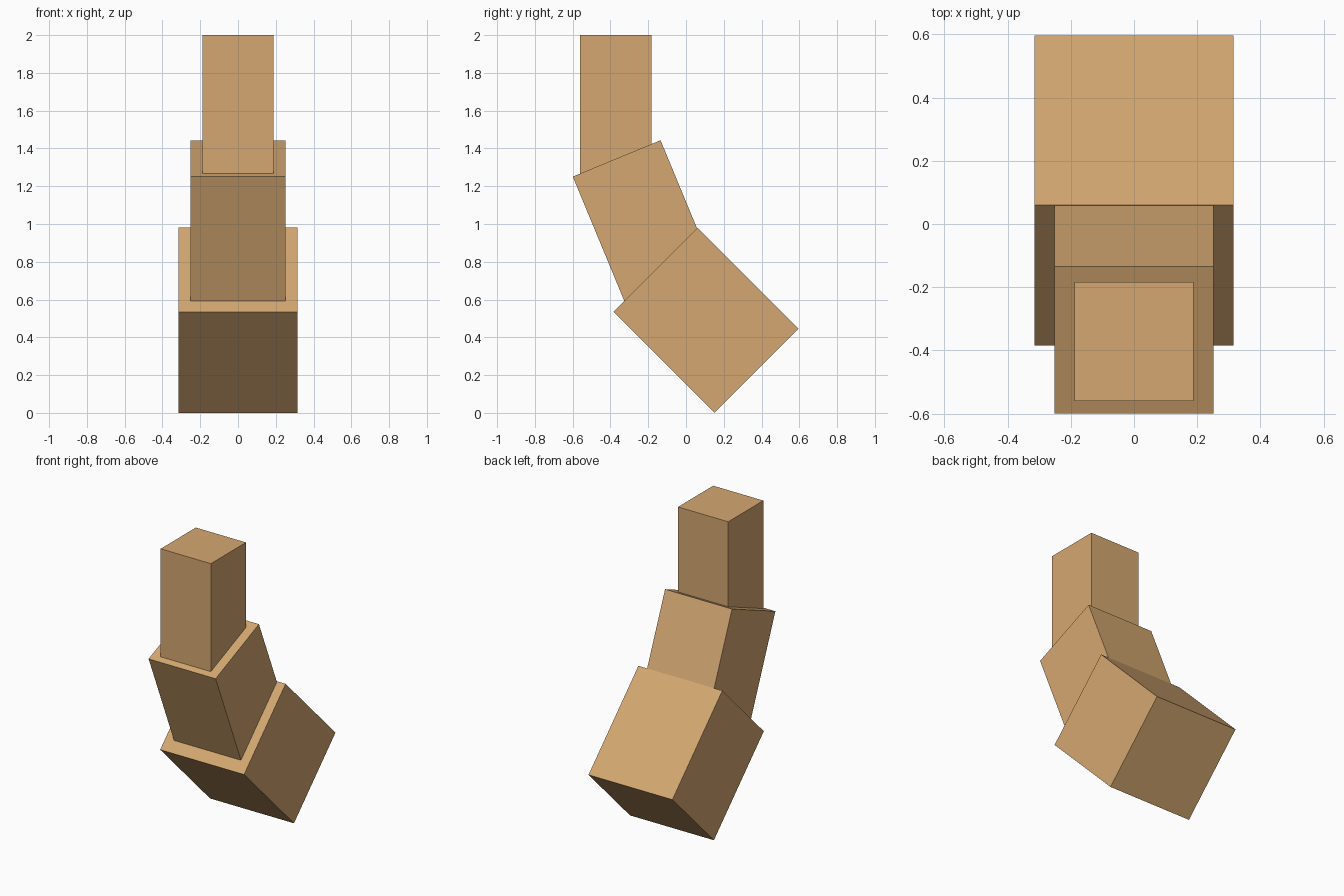
import bpy
from math import radians
from mathutils import Matrix, Vector

cube = bpy.data.objects.get("Cube")
if cube:
    bpy.data.objects.remove(cube, do_unlink=True)

# Single wood colour
wood = bpy.data.materials.new("tan_wood")
wood.use_nodes = True
colour = (0.66, 0.39, 0.165, 1)
wood.diffuse_color = colour
bsdf = wood.node_tree.nodes["Principled BSDF"]
bsdf.inputs["Base Color"].default_value = colour
bsdf.inputs["Roughness"].default_value = 0.8

LENGTH = 0.757


def segment(name, width, tilt, top_y, top_z):
    """Square block hanging from the centre of its upper end, leaning forward."""
    turn = Matrix.Rotation(radians(tilt), 4, "X")
    centre = Vector((0, top_y, top_z)) - turn @ Vector((0, 0, LENGTH / 2))
    bpy.ops.mesh.primitive_cube_add(size=1, location=centre,
                                    rotation=(radians(tilt), 0, 0))
    block = bpy.context.object
    block.name = block.data.name = name
    block.scale = (width, width, LENGTH)
    bpy.ops.object.transform_apply(location=False, rotation=False, scale=True)
    block.data.materials.append(wood)


# Three tapering blocks, each straighter than the one below
segment("lower_segment", 0.63, 45, -0.162, 0.758)
segment("middle_segment", 0.503, 22.5, -0.367, 1.347)
segment("upper_segment", 0.377, 0, -0.372, 2.0)
